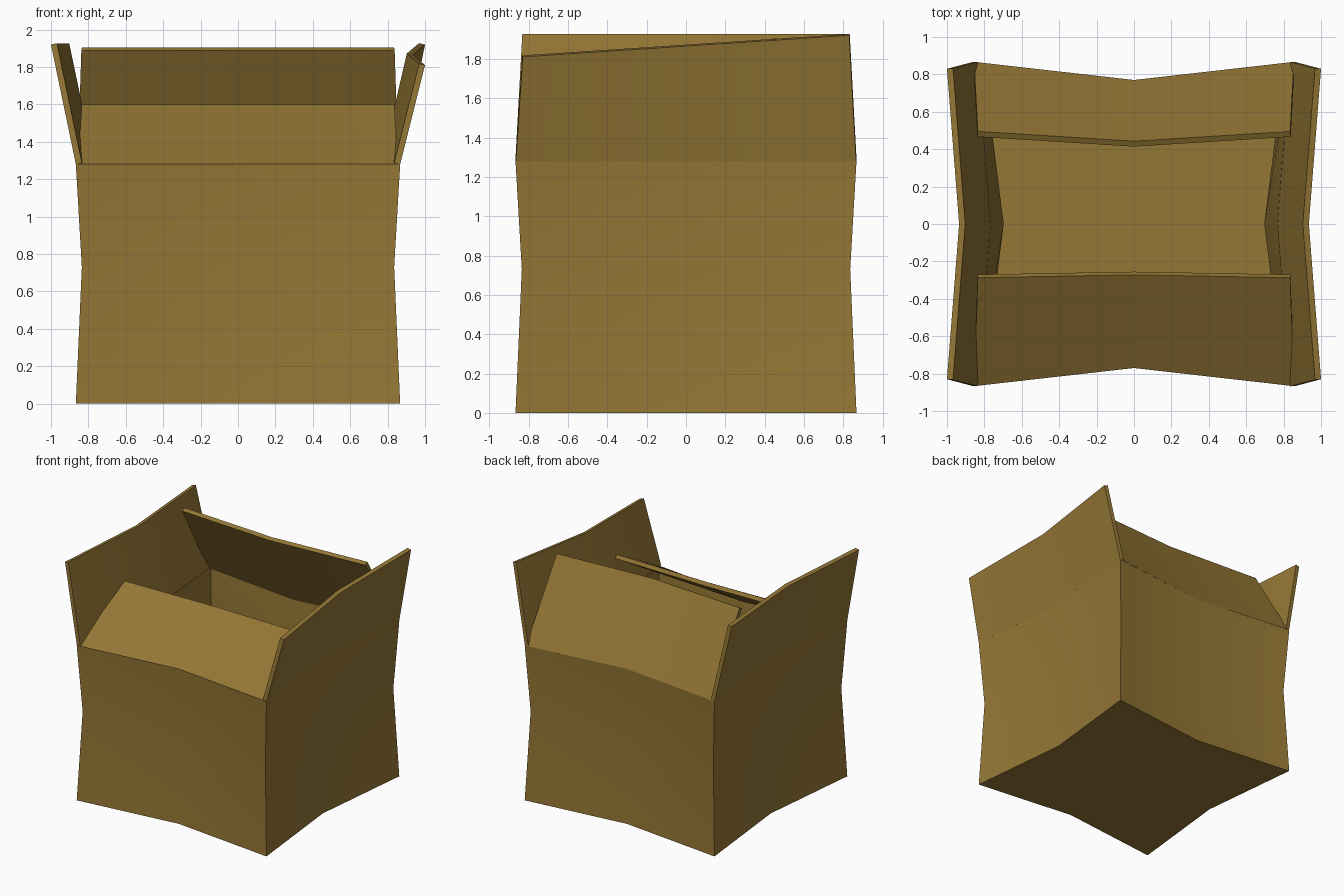
import bpy, bmesh, math

if "Cube" in bpy.data.objects:
    bpy.data.objects.remove(bpy.data.objects["Cube"])

card = bpy.data.materials.new("cardboard_brown")
card.diffuse_color = (0.30, 0.185, 0.036, 1)
card.use_nodes = True
card.node_tree.nodes["Principled BSDF"].inputs["Base Color"].default_value = card.diffuse_color

RIM = 1.28


def sheet(name, rows, closed=False):
    """Thin cardboard sheet skinned through rows of outer points, thickened inwards."""
    bm = bmesh.new()
    grid = [[bm.verts.new(p) for p in row] for row in rows]
    n = len(rows[0])
    for lo, hi in zip(grid, grid[1:]):
        for i in range(n if closed else n - 1):
            j = (i + 1) % n
            bm.faces.new((lo[i], lo[j], hi[j], hi[i]))
    if closed:
        bm.faces.new(list(reversed(grid[0])))
    me = bpy.data.meshes.new(name)
    bm.to_mesh(me)
    bm.free()
    me.materials.append(card)
    ob = bpy.data.objects.new(name, me)
    bpy.context.collection.objects.link(ob)
    bpy.ops.object.select_all(action='DESELECT')
    bpy.context.view_layer.objects.active = ob
    ob.select_set(True)
    mod = ob.modifiers.new("thickness", 'SOLIDIFY')
    mod.thickness = 0.033
    mod.offset = -1
    mod.use_even_offset = True
    bpy.ops.object.modifier_apply(modifier=mod.name)
    bpy.ops.object.shade_smooth_by_angle(angle=math.radians(30))
    return ob


def ring(corner, mx, my, z):
    """Square outline with pinched side middles."""
    c = corner
    return [(-c, -c, z), (0, -my, z), (c, -c, z), (mx, 0, z),
            (c, c, z), (0, my, z), (-c, c, z), (-mx, 0, z)]


# open box with pinched walls
sheet("box_body", [ring(.867, .775, .77, 0), ring(.835, .73, .73, .73),
                   ring(.867, .80, .77, RIM)], closed=True)

# front and back flaps fold inwards
for name, s, tip, tip_mid, z in (("front_flap", -1, .287, .272, 1.60),
                                 ("back_flap", 1, .495, .443, 1.905)):
    sheet(name, [[(s * -x, s * y, h) for x, y, h in row] for row in (
        [(-.855, .867, RIM), (0, .77, RIM), (.855, .867, RIM)],
        [(-.835, tip, z), (0, tip_mid, z), (.835, tip, z)])])

# side flaps flare outwards, the right one has a slanted top
for name, s, zf, zb in (("left_flap", -1, 1.92, 1.92), ("right_flap", 1, 1.81, 1.92)):
    rows = [[(s * .867, -.865, RIM), (s * .80, 0, RIM), (s * .867, .865, RIM)],
            [(s, -.83, zf), (s * .935, 0, (zf + zb) / 2), (s, .83, zb)]]
    sheet(name, rows if s > 0 else [r[::-1] for r in rows])
